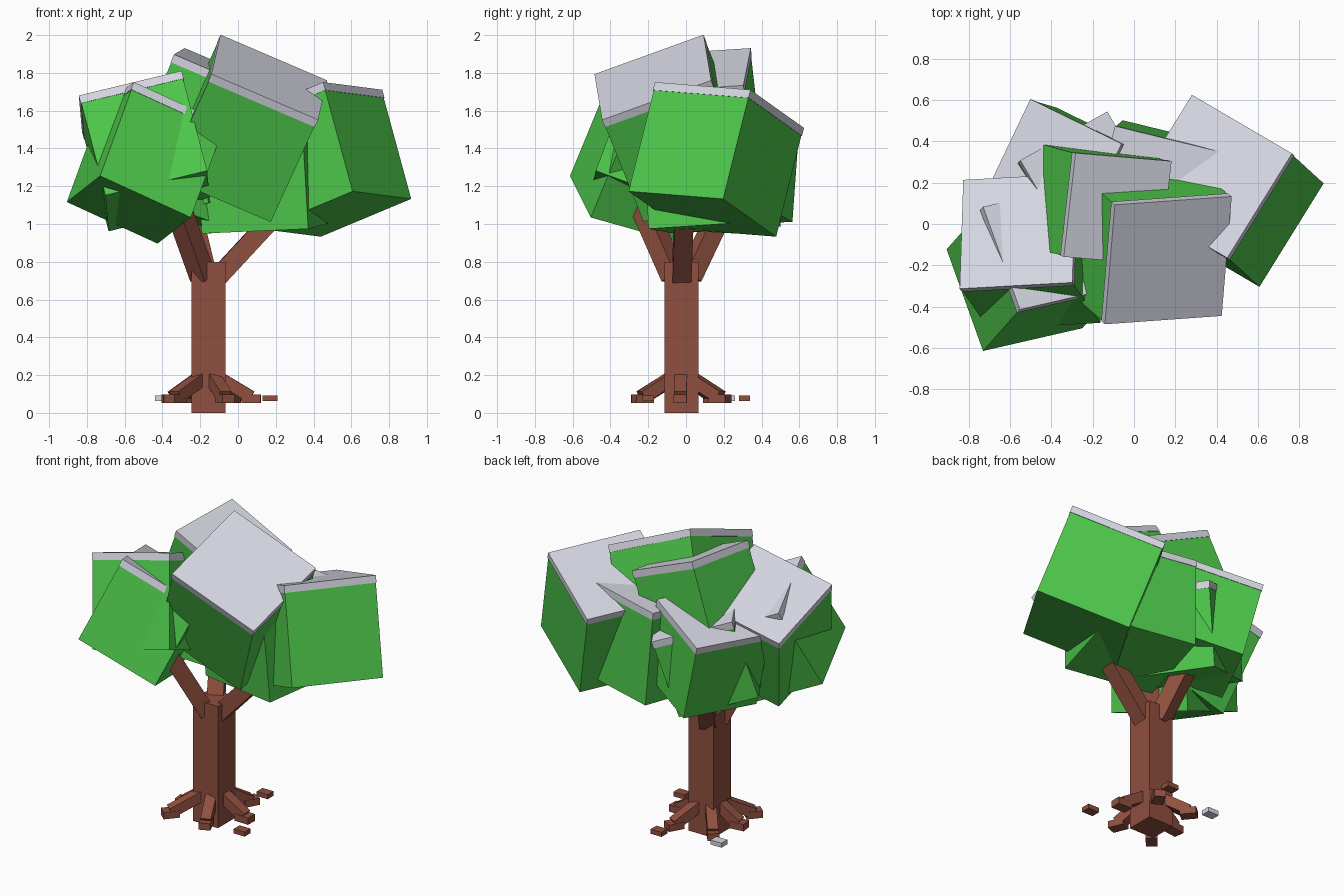
import bpy
import bmesh
from mathutils import Vector, Matrix

if "Cube" in bpy.data.objects:
    bpy.data.objects.remove(bpy.data.objects["Cube"], do_unlink=True)


def make_material(name, color):
    mat = bpy.data.materials.new(name)
    mat.use_nodes = True
    mat.diffuse_color = (*color, 1)
    mat.node_tree.nodes["Principled BSDF"].inputs["Base Color"].default_value = (*color, 1)
    return mat


BARK = make_material("bark_brown", (0.28, 0.08, 0.05))
LEAF = make_material("leaf_green", (0.076, 0.578, 0.07))
SNOW = make_material("snow_grey", (0.67, 0.68, 0.76))


def add_box(name, center, axes, size, mat):
    """Box of a given size whose local axes are three unit vectors."""
    rot = Matrix(axes).transposed().to_4x4()
    bm = bmesh.new()
    bmesh.ops.create_cube(bm, size=1, matrix=Matrix.Diagonal((*size, 1)))
    mesh = bpy.data.meshes.new(name)
    bm.to_mesh(mesh)
    bm.free()
    mesh.materials.append(mat)
    obj = bpy.data.objects.new(name, mesh)
    obj.matrix_world = Matrix.Translation(center) @ rot
    bpy.context.scene.collection.objects.link(obj)
    return obj


def add_beam(name, start, end, width, mat):
    """Square beam between two points."""
    start, end = Vector(start), Vector(end)
    along = (end - start).normalized()
    side = along.cross(Vector((0, 0, 1))).normalized()
    add_box(name, (start + end) / 2, (side, along, side.cross(along)),
            (width, (end - start).length, width), mat)


def add_leaf_block(name, corner, u, v, size):
    """Tilted leaf cube with a snow slab, set by one top corner and two edges."""
    corner = Vector(corner)
    u = Vector(u).normalized()
    v = Vector(v)
    v = (v - u * v.dot(u)).normalized()
    if u.cross(v).z < 0:
        u, v = v, u
    n = u.cross(v)
    top = corner + (u + v) * size / 2
    slab = 0.045
    depth = size - 0.02
    add_box(name + "_snow", top - n * slab / 2, (u, v, n),
            (size + 0.006, size + 0.006, slab), SNOW)
    add_box(name + "_leaves", top - n * (slab + depth / 2), (u, v, n),
            (size, size, depth), LEAF)


X, Y, Z = Vector((1, 0, 0)), Vector((0, 1, 0)), Vector((0, 0, 1))
TRUNK = Vector((-0.155, -0.025, 0))

# Trunk
add_box("trunk", TRUNK + Z * 0.4, (X, Y, Z), (0.18, 0.18, 0.8), BARK)

# Branches
for i, tip in enumerate([(-0.33, -0.24, 1.12), (0.22, -0.01, 1.07), (-0.27, 0.2, 1.1)]):
    out = (Vector(tip) - TRUNK) * Vector((1, 1, 0)).length / 2
    out.z = 0
    add_beam(f"branch_{i + 1}", TRUNK + out.normalized() * 0.05 + Z * 0.72, tip, 0.1, BARK)

# Roots with a flat foot each
feet = [(-0.33, -0.23), (-0.07, -0.23), (0.07, -0.03),
        (-0.04, 0.18), (-0.3, 0.15), (-0.35, -0.05)]
for i, (x, y) in enumerate(feet):
    foot = Vector((x, y, 0.085))
    out = foot - TRUNK
    out.z = 0
    out.normalize()
    add_beam(f"root_{i + 1}", TRUNK + out * 0.05 + Z * 0.19, foot, 0.065, BARK)
    add_box(f"root_foot_{i + 1}", (x, y, 0.075), (out, Z.cross(out), Z),
            (0.1, 0.07, 0.045), BARK)

# Loose chips around the roots
for i, (x, y, mat) in enumerate([(0.17, -0.2, BARK), (-0.02, 0.31, BARK), (-0.4, 0.23, SNOW)]):
    add_box(f"chip_{i + 1}", (x, y, 0.077), (X, Y, Z), (0.08, 0.06, 0.03), mat)

# Crown
add_leaf_block("front_block", (-0.09, 0.09, 2.0), (0.56, 0.04, -0.24), (-0.07, -0.58, -0.2), 0.61)
add_leaf_block("left_block", (0.76, 0.34, 1.71), (-0.31, -0.5, 0.04), (-0.47, 0.29, -0.2), 0.59)
add_leaf_block("front_right_block", (-0.55, -0.41, 1.75), (0.48, 0.11, -0.22), (-0.17, 0.49, -0.14), 0.54)
add_leaf_block("right_block", (-0.84, -0.31, 1.68), (0.54, 0.03, 0.13), (0.02, 0.52, -0.19), 0.555)
add_leaf_block("top_block", (-0.28, 0.34, 1.93), (0.47, -0.04, -0.2), (-0.06, -0.48, -0.03), 0.5)
add_leaf_block("back_right_block", (-0.5, 0.6, 1.52), (0.43, -0.21, 0.12), (-0.215, -0.45, -0.02), 0.5)
add_leaf_block("back_block", (-0.09, 0.47, 1.59), (0.45, -0.11, 0.02), (-0.11, -0.45, -0.03), 0.58)
add_leaf_block("inner_block", (-0.13, 0.54, 1.44), (-0.41, -0.23, 0.15), (0.26, -0.43, 0.02), 0.5)
